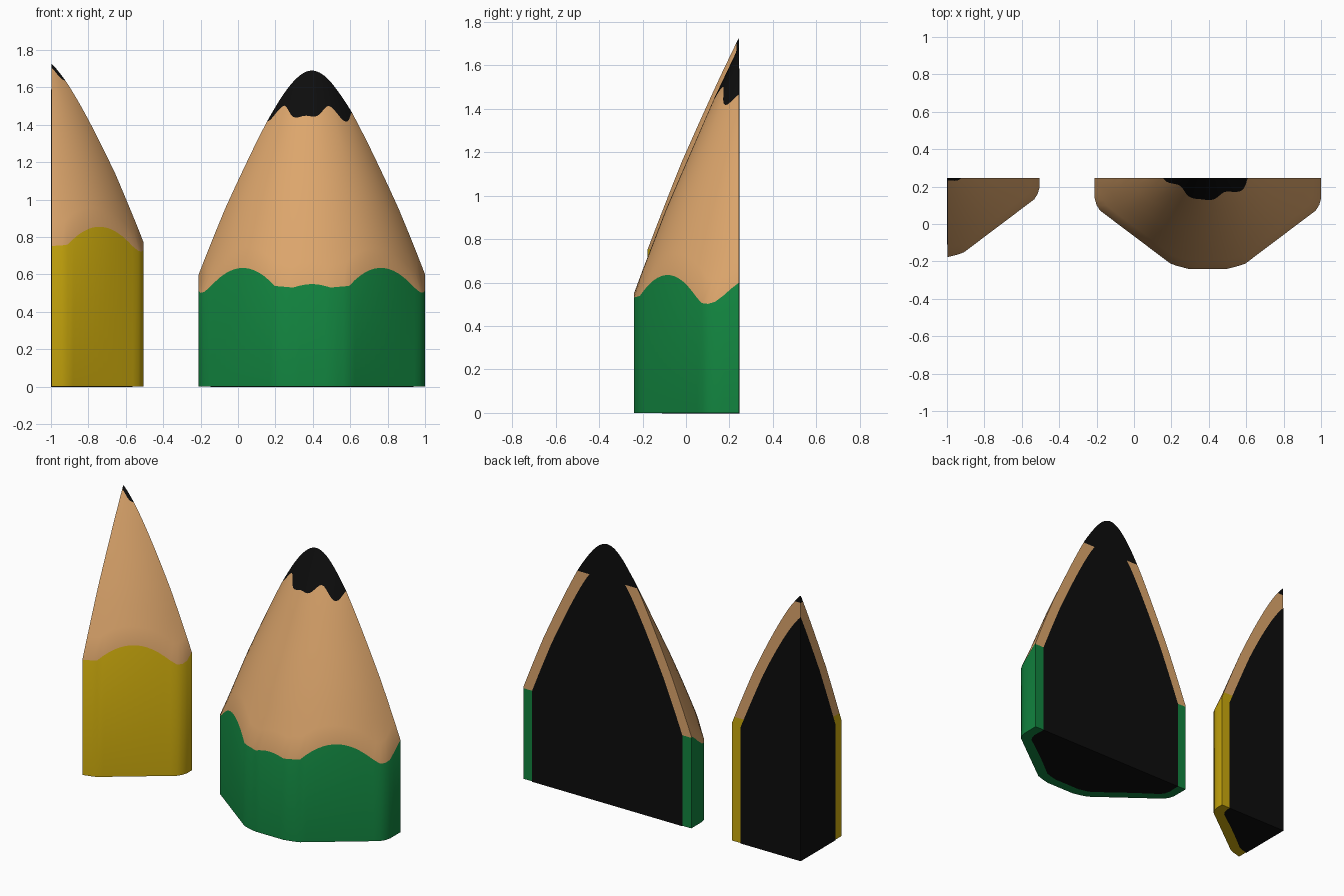
import bpy, bmesh, math
from mathutils import Vector

if "Cube" in bpy.data.objects:
    bpy.data.objects.remove(bpy.data.objects["Cube"])


def material(name, rgb):
    m = bpy.data.materials.new(name)
    m.diffuse_color = (*rgb, 1)
    m.use_nodes = True
    m.node_tree.nodes["Principled BSDF"].inputs["Base Color"].default_value = m.diffuse_color
    return m


GREEN = material("green paint", (0.006, 0.23, 0.05))
YELLOW = material("yellow paint", (0.60, 0.40, 0.004))
WOOD = material("bare wood", (0.72, 0.38, 0.15))
BLACK = material("black graphite", (0.004, 0.004, 0.004))

# Hexagonal barrel with softened corners: (direction in degrees, distance to flat)
QUARTER = [(0, .605), (27, .668), (53, .613), (75, .65), (90, .645)]
FLATS = [(math.radians(s * a + h), d) for a, d in QUARTER for s, h in ((1, 0), (-1, 0), (1, 180), (-1, 180))]
# Sharpened cone: (radius, height)
CONE = [(0, 2.03), (.155, 1.70), (.27, 1.46), (.405, 1.15), (.5, .93), (.6, .67), (.65, .535), (.75, .35)]
LEAD_Z = 1.46
RIM = 0.065
N = 120


def barrel_radius(a):
    return min(d / math.cos(a - p) for p, d in FLATS if math.cos(a - p) > 0.2)


def cone_z(r):
    for (r0, z0), (r1, z1) in zip(CONE, CONE[1:]):
        if r <= r1:
            return z0 + (z1 - z0) * (r - r0) / (r1 - r0)
    return CONE[-1][1]


def build_stub(bm, cx, cy, dz, inset, bottom):
    """Full sharpened stub round a vertical axis; material 0 paint, 1 wood, 2 lead."""
    rings = []
    blends = [0, .12, .25, .4, .6, .8, 1]
    for row in range(len(blends) + 3):
        ring = []
        for i in range(N):
            a = 2 * math.pi * i / N
            big = barrel_radius(a)
            lead = .27 + .013 * math.sin(7 * a + 1) + .008 * math.sin(12 * a)
            if row == 0:
                r, z = big, None
            elif row <= len(blends):
                t = blends[row - 1]
                r = big * (1 - t) + lead * t
                z = cone_z(r) + dz
            else:
                r = lead * (.6 if row == len(blends) + 1 else .3)
                z = cone_z(r) + dz
            z = bottom if z is None else z
            r = max(r - inset, 0.002 * (row + 1) if r < inset else 0.01)
            if inset and row > len(blends):
                r, z = (.01, cone_z(inset + .01) + dz)
                z += .001 * (row - len(blends))
            ring.append(bm.verts.new((cx + r * math.cos(a), cy + r * math.sin(a), z)))
        rings.append(ring)
    for k, (lo, hi) in enumerate(zip(rings, rings[1:])):
        for i in range(N):
            j = (i + 1) % N
            f = bm.faces.new((lo[i], lo[j], hi[j], hi[i]))
            f.material_index = 0 if k == 0 else 1 if k < len(blends) else 2
            f.smooth = True
    bm.faces.new(rings[0][::-1])
    bm.faces.new(rings[-1]).material_index = 2


def cut_flat(bm, co, no):
    """Slice the stub, drop the far side and close it with a flat cap."""
    res = bmesh.ops.bisect_plane(bm, geom=bm.verts[:] + bm.edges[:] + bm.faces[:], dist=1e-6,
                                 plane_co=co, plane_no=no, clear_outer=True)
    edges = [e for e in res["geom_cut"] if isinstance(e, bmesh.types.BMEdge) and e.is_boundary]
    bmesh.ops.holes_fill(bm, edges=edges, sides=0)


def on_cap(f, cuts):
    return any(all(abs((v.co - Vector(co)).dot(Vector(no))) < 1e-4 for v in f.verts) for co, no in cuts)


def finish(bm, name, mats):
    bmesh.ops.recalc_face_normals(bm, faces=bm.faces[:])
    me = bpy.data.meshes.new(name)
    bm.to_mesh(me)
    bm.free()
    for m in mats:
        me.materials.append(m)
    ob = bpy.data.objects.new(name, me)
    bpy.context.collection.objects.link(ob)
    bpy.ops.object.select_all(action='DESELECT')
    ob.select_set(True)
    bpy.context.view_layer.objects.active = ob
    bpy.ops.object.shade_smooth_by_angle(angle=math.radians(28))


def pencil(name, cx, cy, dz, paint, planes):
    # Outer pencil, its flat cuts split into paint, wood and lead by height
    bm = bmesh.new()
    build_stub(bm, cx, cy, dz, 0, 0)
    for co, no in planes:
        cut_flat(bm, co, no)
    for z in (.59 + dz, LEAD_Z + dz):
        caps = [f for f in bm.faces if on_cap(f, planes)]
        geom = caps + list({e for f in caps for e in f.edges}) + list({v for f in caps for v in f.verts})
        bmesh.ops.bisect_plane(bm, geom=geom, dist=1e-6, plane_co=(0, 0, z), plane_no=(0, 0, 1))
    for f in bm.faces:
        if on_cap(f, planes):
            z = f.calc_center_bounds().z
            f.material_index = 0 if z < .59 + dz else 1 if z < LEAD_Z + dz else 2
    finish(bm, name, (paint, WOOD, BLACK))

    # Thin black plates inset from the rim, on the bottom and the flat cuts
    bm = bmesh.new()
    build_stub(bm, cx, cy, dz, RIM, -.002)
    lifted = [(tuple(Vector(co) + .002 * Vector(no)), no) for co, no in planes]
    for co, no in lifted:
        cut_flat(bm, co, no)
    drop = [f for f in bm.faces if not on_cap(f, lifted) and max(v.co.z for v in f.verts) > 0]
    bmesh.ops.delete(bm, geom=drop, context='FACES')
    finish(bm, name + "_black_plates", (BLACK, BLACK, BLACK))


BACK = ((0, .245, 0), (0, 1, 0))
LEFT = ((-.998, 0, 0), (-1, 0, 0))
pencil("green_pencil", .395, .405, 0, GREEN, [BACK])
pencil("yellow_pencil", -1.11, .465, .22, YELLOW, [BACK, LEFT])
